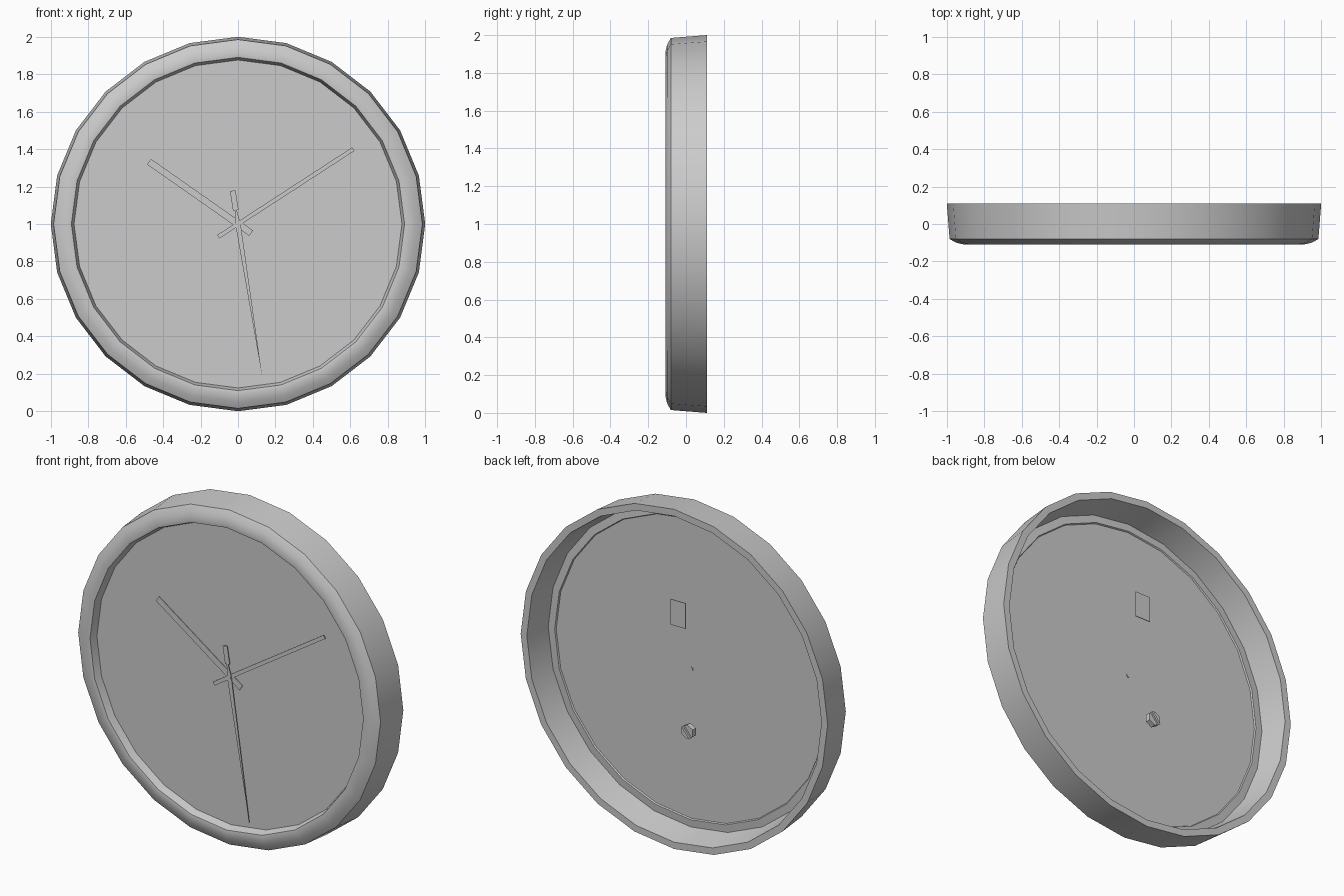
import bpy
import bmesh
import math
from mathutils import Vector, Matrix

cube = bpy.data.objects.get("Cube")
if cube:
    bpy.data.objects.remove(cube, do_unlink=True)

CENTRE = Vector((0, 0, 1))

grey = bpy.data.materials.new("light_grey")
grey.use_nodes = True
grey.diffuse_color = (0.6, 0.6, 0.6, 1)
grey.node_tree.nodes["Principled BSDF"].inputs["Base Color"].default_value = (0.6, 0.6, 0.6, 1)


def finish(name, bm, smooth=False):
    bmesh.ops.recalc_face_normals(bm, faces=bm.faces)
    mesh = bpy.data.meshes.new(name)
    bm.to_mesh(mesh)
    bm.free()
    mesh.materials.append(grey)
    obj = bpy.data.objects.new(name, mesh)
    obj.location = CENTRE
    bpy.context.collection.objects.link(obj)
    if smooth:
        bpy.ops.object.select_all(action="DESELECT")
        obj.select_set(True)
        bpy.context.view_layer.objects.active = obj
        bpy.ops.object.shade_smooth_by_angle(angle=math.radians(30))
    return obj


def ring(name, profile, sides=24):
    """Turn a closed (radius, y) profile around the y axis."""
    bm = bmesh.new()
    loops = []
    for i in range(sides):
        a = math.tau * i / sides
        loops.append([bm.verts.new((r * math.cos(a), y, r * math.sin(a))) for r, y in profile])
    for i, here in enumerate(loops):
        there = loops[(i + 1) % sides]
        for j in range(len(profile)):
            k = (j + 1) % len(profile)
            bm.faces.new((here[j], here[k], there[k], there[j]))
    return finish(name, bm, smooth=True)


def disc(name, radius, y0, y1, sides, x=0, z=0):
    """Cylinder along y, between y0 and y1."""
    bm = bmesh.new()
    place = Matrix.Translation((x, (y0 + y1) / 2, z)) @ Matrix.Rotation(math.pi / 2, 4, "X")
    bmesh.ops.create_cone(bm, cap_ends=True, segments=sides, radius1=radius,
                          radius2=radius, depth=y1 - y0, matrix=place)
    return finish(name, bm)


def plate(name, outline, y, thickness=0.004, angle=0, x=0, z=0):
    """Extrude an (along, across) outline; angle turns 'along' away from +x."""
    bm = bmesh.new()
    face = bm.faces.new([bm.verts.new((u, y, v)) for u, v in outline])
    out = bmesh.ops.extrude_face_region(bm, geom=[face])
    moved = [g for g in out["geom"] if isinstance(g, bmesh.types.BMVert)]
    bmesh.ops.translate(bm, verts=moved, vec=(0, thickness, 0))
    turn = Matrix.Translation((x, 0, z)) @ Matrix.Rotation(-angle, 4, "Y")
    bmesh.ops.transform(bm, matrix=turn, verts=bm.verts)
    return finish(name, bm)


def bar(start, end, width):
    h = width / 2
    return [(start, -h), (end, -h), (end, h), (start, h)]


# Hollow rim with a rounded front lip, open at the back
ring("rim", [(1.0, 0.11), (0.985, -0.08), (0.95, -0.1), (0.91, -0.109),
             (0.89, -0.106), (0.875, -0.06), (0.885, -0.042),
             (0.93, -0.046), (0.96, 0.11)])

# Dial
disc("dial", 0.885, -0.062, -0.05, 24)

# Hands
plate("hour_hand", bar(-0.085, 0.58, 0.036), -0.072, angle=math.radians(145))
plate("minute_hand", bar(-0.125, 0.735, 0.022), -0.077, angle=math.radians(33))
second_angle = math.radians(-81)
plate("second_hand", [(-0.08, -0.004), (0, -0.014), (0.83, 0), (0, 0.014), (-0.08, 0.004)],
      -0.082, angle=second_angle)
plate("second_hand_tail", bar(-0.18, -0.075, 0.03), -0.082, angle=second_angle)
disc("hand_pin", 0.012, -0.084, -0.045, 6)

# Hanger plate and setting knob at the back
plate("hanger_plate", bar(-0.05, 0.05, 0.15), 0.07, z=0.37)
disc("setting_knob", 0.042, 0.06, 0.09, 6, x=-0.07, z=-0.3)
plate("setting_knob_grip", bar(-0.04, 0.04, 0.014), 0.088, thickness=0.012,
      angle=math.radians(50), x=-0.07, z=-0.3)
